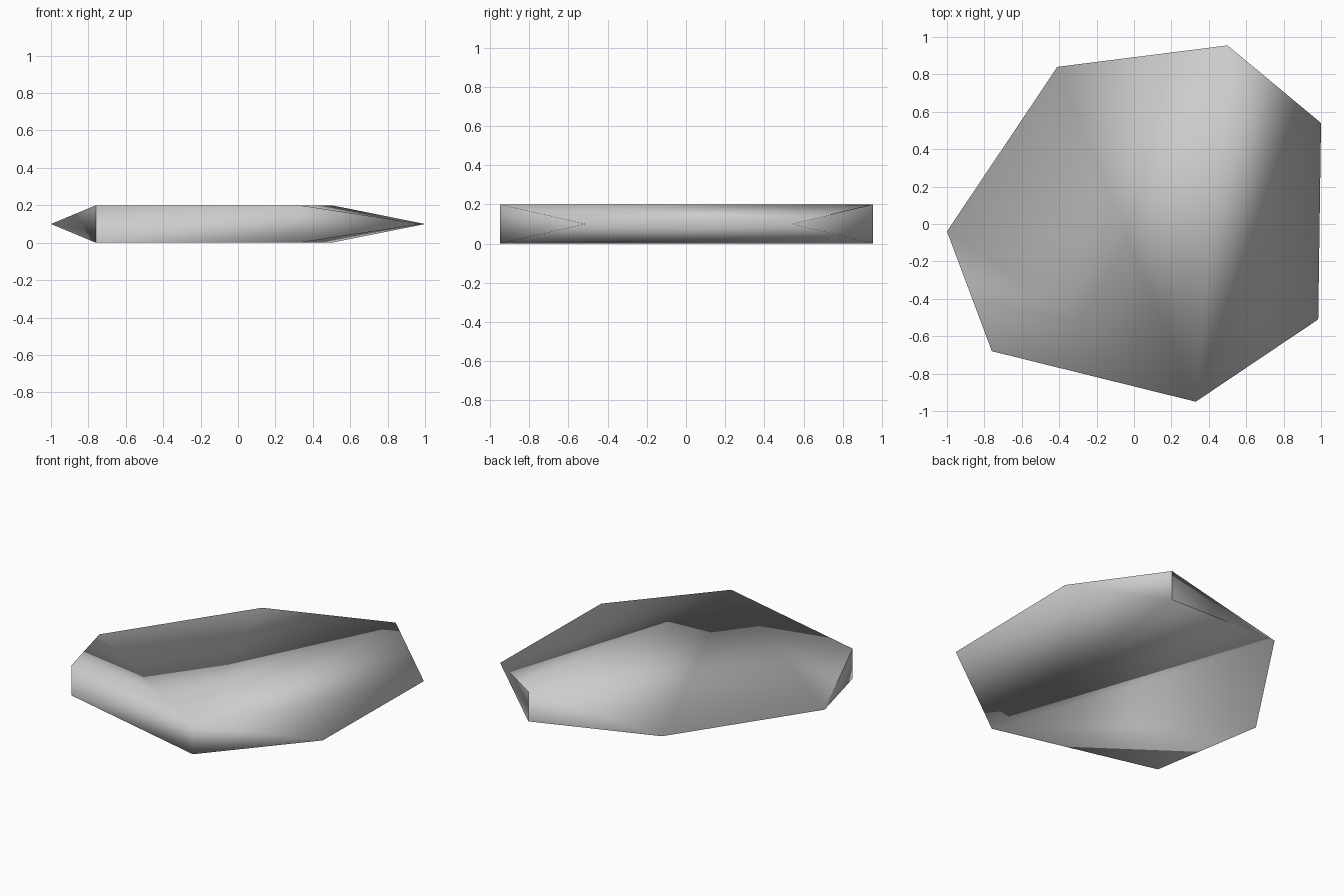
import bpy, bmesh

cube = bpy.data.objects.get("Cube")
if cube:
    bpy.data.objects.remove(cube, do_unlink=True)

THICK = 0.2
# Plan outline: x, y, and whether the corner is blunt (full height) or a knife edge
outline = [
    (-1.0, -0.04, False), (-0.41, 0.84, False), (0.5, 0.955, True),
    (1.0, 0.54, False), (0.985, -0.51, False), (0.33, -0.95, True),
    (-0.76, -0.68, True),
]
WEST, NORTHWEST, NORTH, EAST, SOUTHEAST, SOUTH, SOUTHWEST = range(7)

# Plain grey stone
stone = bpy.data.materials.new("stone_grey")
stone.use_nodes = True
grey = (0.6, 0.6, 0.6, 1.0)
stone.diffuse_color = grey
stone.node_tree.nodes["Principled BSDF"].inputs["Base Color"].default_value = grey

# Corners: blunt ones get a top and bottom vertex, sharp ones share one
bm = bmesh.new()
top, bottom = [], []
for x, y, blunt in outline:
    upper = bm.verts.new((x, y, THICK if blunt else THICK / 2))
    top.append(upper)
    bottom.append(bm.verts.new((x, y, 0)) if blunt else upper)

# Upper and lower shells fan out from the south corner
count = len(outline)
for ring in (top, bottom):
    for step in range(1, count - 1):
        a, b = (SOUTH + step) % count, (SOUTH + step + 1) % count
        bm.faces.new((ring[SOUTH], ring[a], ring[b]))

# Rim walls beside the blunt corners
for i in range(count):
    j = (i + 1) % count
    wall = list(dict.fromkeys((top[i], top[j], bottom[j], bottom[i])))
    if len(wall) > 2:
        bm.faces.new(wall)

bmesh.ops.recalc_face_normals(bm, faces=bm.faces[:])
for face in bm.faces:
    face.smooth = True

# Creases at two of the blunt corners
creases = [
    (top[NORTH], bottom[NORTH]), (top[NORTH], top[EAST]),
    (bottom[NORTH], bottom[NORTHWEST]),
    (top[SOUTHWEST], bottom[SOUTHWEST]), (top[SOUTHWEST], top[WEST]),
    (bottom[SOUTHWEST], bottom[SOUTH]),
]
for pair in creases:
    bm.edges.get(pair).smooth = False

mesh = bpy.data.meshes.new("flat_stone")
bm.to_mesh(mesh)
bm.free()
mesh.materials.append(stone)
bpy.context.collection.objects.link(bpy.data.objects.new("flat_stone", mesh))
